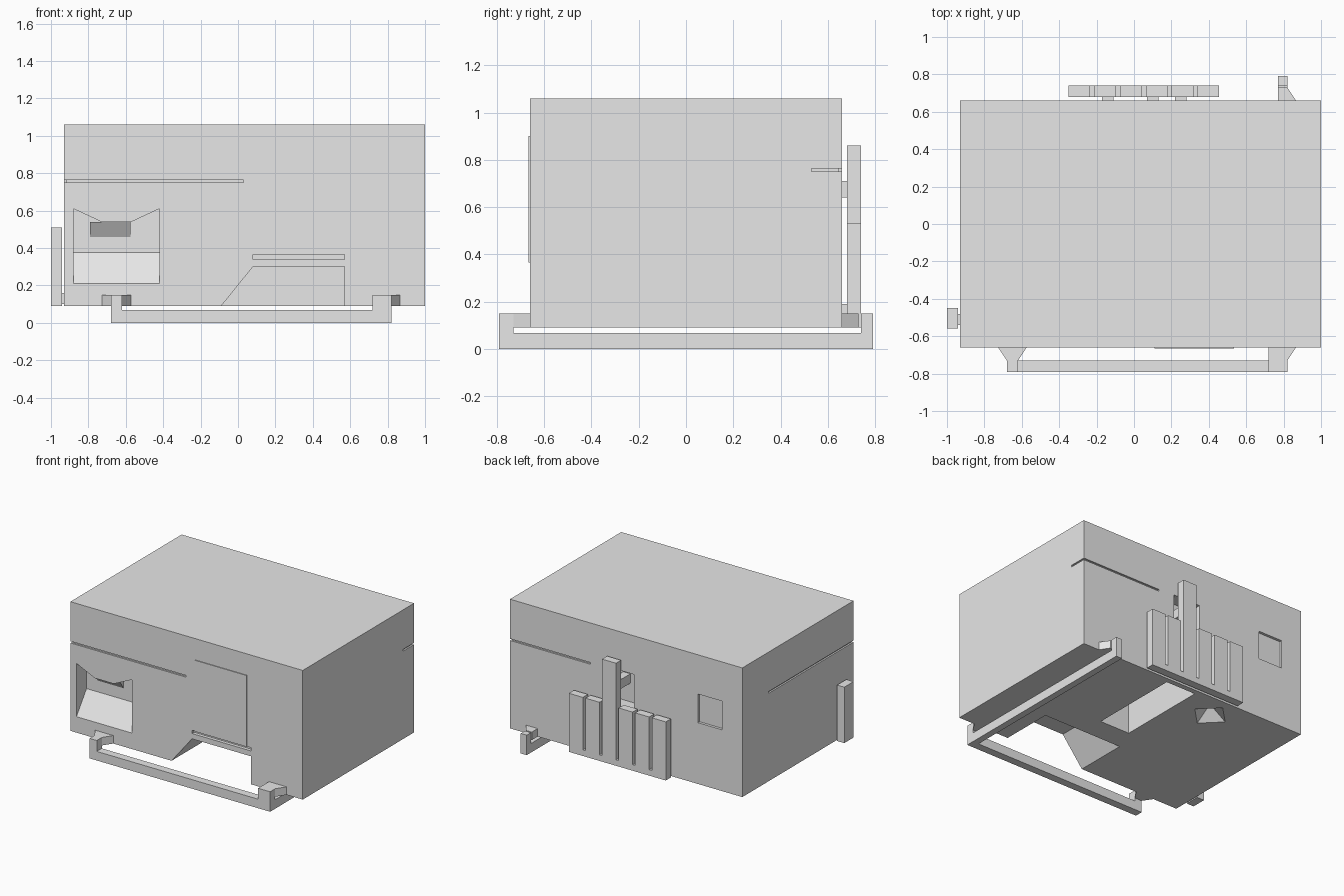
import bpy, bmesh
from mathutils import Vector

if "Cube" in bpy.data.objects:
    bpy.data.objects.remove(bpy.data.objects["Cube"], do_unlink=True)

grey = bpy.data.materials.new("plain_grey")
grey.use_nodes = True
grey.diffuse_color = (0.8, 0.8, 0.8, 1)
grey.node_tree.nodes["Principled BSDF"].inputs["Base Color"].default_value = grey.diffuse_color


def prism(name, axis, lo, hi, pts):
    """Extrude an outline, given in the two other axes, from lo to hi along axis."""
    i = "xyz".index(axis)
    bm = bmesh.new()
    rings = []
    for d in (lo, hi):
        ring = []
        for p in pts:
            co = list(p)
            co.insert(i, d)
            ring.append(bm.verts.new(Vector(co)))
        rings.append(ring)
        bm.faces.new(ring)
    n = len(pts)
    for k in range(n):
        m = (k + 1) % n
        bm.faces.new((rings[0][k], rings[0][m], rings[1][m], rings[1][k]))
    bmesh.ops.recalc_face_normals(bm, faces=bm.faces)
    mesh = bpy.data.meshes.new(name)
    bm.to_mesh(mesh)
    bm.free()
    mesh.materials.append(grey)
    ob = bpy.data.objects.new(name, mesh)
    bpy.context.collection.objects.link(ob)
    return ob


def box(name, x, y, z):
    return prism(name, "z", z[0], z[1],
                 [(x[0], y[0]), (x[1], y[0]), (x[1], y[1]), (x[0], y[1])])


def cut(target, cutter):
    cutter.hide_render = True
    mod = target.modifiers.new("cut", "BOOLEAN")
    mod.operation, mod.solver, mod.object = "DIFFERENCE", "EXACT", cutter
    bpy.context.view_layer.objects.active = target
    bpy.ops.object.modifier_apply(modifier=mod.name)
    bpy.data.objects.remove(cutter, do_unlink=True)


L, R, F, B, LOW, TOP = -0.93, 1.0, -0.66, 0.66, 0.09, 1.06
body = box("body", (L, R), (F, B), (LOW, TOP))

# Seam grooves that wrap two opposite corners
seam = (0.75, 0.763)
deep = 0.012
for x, y in (((L - 0.1, 0.03), (F - 0.1, F + deep)),
             ((L - 0.1, L + deep), (F - 0.1, 0.35)),
             ((0.33, R + 0.1), (B - deep, B + 0.1)),
             ((R - deep, R + 0.1), (0.53, B + 0.1))):
    cut(body, box("seam_cutter", x, y, seam))

# Front recess with a slanted side, open at the bottom
cut(body, prism("recess_cutter", "y", F - 0.1, -0.26,
                [(-0.106, 0.07), (0.08, 0.3), (0.57, 0.3), (0.57, 0.07)]))
# Slot under the door
cut(body, box("slot_cutter", (0.08, 0.57), (F - 0.1, F + 0.025), (0.34, 0.365)))
# Dipped front window
cut(body, prism("window_cutter", "y", F - 0.1, F + 0.12,
                [(-0.88, 0.21), (-0.42, 0.21), (-0.42, 0.61),
                 (-0.57, 0.54), (-0.73, 0.54), (-0.88, 0.61)]))
# Rear pocket and rear window
cut(body, box("pocket_cutter", (-0.03, 0.2), (B - 0.1, B + 0.1), (0.5, 0.77)))
cut(body, box("rear_window_cutter", (-0.76, -0.56), (B - 0.02, B + 0.1), (0.55, 0.765)))
# Underside groove and shallow hollow
cut(body, prism("groove_cutter", "y", -0.08, 0.62,
                [(-0.02, 0.07), (0.25, 0.07), (-0.02, 0.32)]))
bpy.ops.mesh.primitive_cone_add(vertices=4, radius1=0.15, depth=0.1,
                                location=(-0.29, 0.46, LOW + 0.04))
cut(body, bpy.context.object)

# Sloping sill and hood inside the front window
prism("window_sill", "x", -0.88, -0.42,
      [(F, 0.21), (F + 0.12, 0.21), (F + 0.12, 0.375)])
prism("window_hood", "x", -0.79, -0.575,
      [(F + 0.07, 0.54), (F + 0.12, 0.54), (F + 0.12, 0.46)])
# Front door plate
box("door", (0.11, 0.535), (F - 0.006, F), (0.365, 0.9))

# Low frame: front bar, side rail, posts and flared brackets
END, BAR = 0.79, 0.73
box("front_bar", (-0.68, 0.82), (-END, -BAR), (0, 0.068))
box("side_rail", (0.77, 0.82), (-BAR, END), (0, 0.068))
box("front_left_post", (0.72, 0.82), (-END, -BAR), (0.068, 0.15))
box("front_right_post", (-0.68, -0.62), (-END, -BAR), (0.068, 0.15))
box("rear_post", (0.77, 0.82), (0.74, END), (0.068, 0.15))
for name, x0, x1, w0, w1, s in (("front_left_bracket", 0.72, 0.82, 0.72, 0.87, -1),
                                ("front_right_bracket", -0.68, -0.62, -0.73, -0.57, -1),
                                ("rear_bracket", 0.77, 0.82, 0.77, 0.87, 1)):
    prism(name, "z", LOW, 0.15,
          [(x0, s * BAR), (x1, s * BAR), (w1, s * 0.655), (w0, s * 0.655)])

# Rear rack: six slats on a base strip, one of them tall
y = (0.68, 0.74)
count, gap, start, end = 6, 0.022, -0.35, 0.455
width = (end - start - gap * (count - 1)) / count
box("rack_base", (start, end), y, (LOW, 0.135))
for i in range(count):
    x = start + i * (width + gap)
    box("rack_slat", (x, x + width), y, (0.135, 0.86 if i == 3 else 0.53))
for x in (-0.17, 0.07, 0.22):
    box("rack_mount", (x, x + 0.06), (B - 0.005, 0.685), (0.14, 0.19))
box("rack_upper_mount", (0.07, 0.13), (B - 0.1, 0.685), (0.64, 0.71))

# Upright plate on the right side
box("side_plate", (-1.0, -0.94), (-0.56, -0.45), (LOW, 0.51))
box("side_plate_mount", (-0.945, L), (-0.54, -0.48), (0.1, 0.16))
